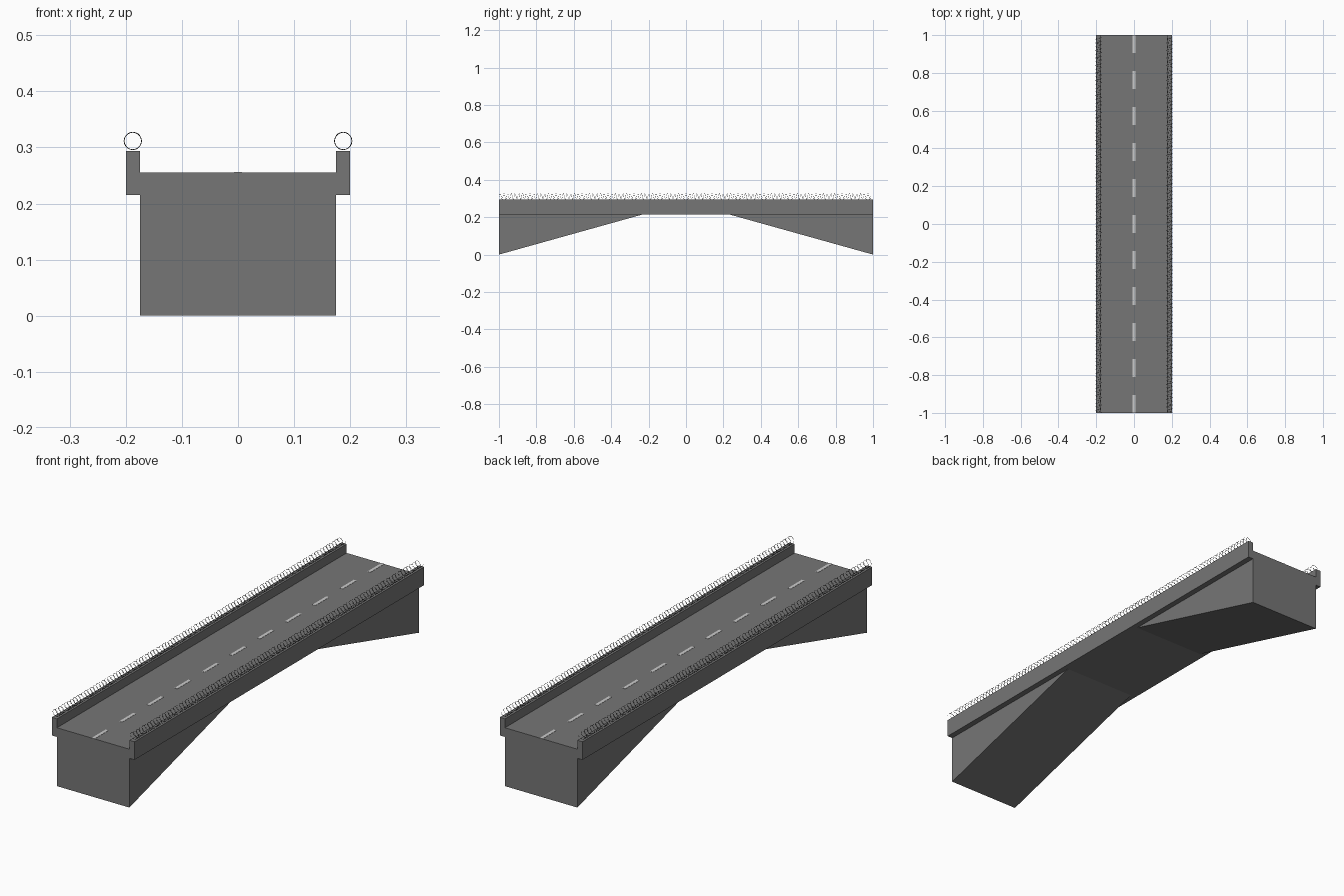
import bpy, bmesh, math

if "Cube" in bpy.data.objects:
    bpy.data.objects.remove(bpy.data.objects["Cube"])


def material(name, v):
    m = bpy.data.materials.new(name)
    m.diffuse_color = (v, v, v, 1)
    m.use_nodes = True
    m.node_tree.nodes["Principled BSDF"].inputs["Base Color"].default_value = m.diffuse_color
    return m


concrete = material("dark_concrete", 0.18)
paint = material("road_paint", 0.75)
steel = material("dark_wire", 0.05)


def add(name, bm, mat):
    bmesh.ops.recalc_face_normals(bm, faces=bm.faces)
    me = bpy.data.meshes.new(name)
    bm.to_mesh(me)
    bm.free()
    me.materials.append(mat)
    ob = bpy.data.objects.new(name, me)
    bpy.context.collection.objects.link(ob)
    return ob


def box_into(bm, x0, x1, y0, y1, z0, z1):
    r = bmesh.ops.create_cube(bm, size=1)
    for v in r["verts"]:
        v.co = ((x0 + x1) / 2 + v.co.x * (x1 - x0),
                (y0 + y1) / 2 + v.co.y * (y1 - y0),
                (z0 + z1) / 2 + v.co.z * (z1 - z0))


# Span: side profile with sloping haunches, extruded across the width
bm = bmesh.new()
profile = [(-1, 0), (-0.23, 0.215), (0.23, 0.215), (1, 0), (1, 0.255), (-1, 0.255)]
face = bm.faces.new([bm.verts.new((-0.175, y, z)) for y, z in profile])
ext = bmesh.ops.extrude_face_region(bm, geom=[face])
moved = [g for g in ext["geom"] if isinstance(g, bmesh.types.BMVert)]
bmesh.ops.translate(bm, verts=moved, vec=(0.35, 0, 0))
add("bridge_span", bm, concrete)

# Centre line dashes
bm = bmesh.new()
step = 2 / 21
for i in range(11):
    y = -1 + 2 * i * step
    box_into(bm, -0.007, 0.007, y, y + step, 0.2545, 0.256)
add("centre_line_dashes", bm, paint)

TURNS, SEG, R = 100, 20, 0.0155
for side, s in (("left", -1), ("right", 1)):
    # Side parapet
    bm = bmesh.new()
    box_into(bm, *sorted((s * 0.175, s * 0.2)), -1, 1, 0.215, 0.294)
    add("parapet_" + side, bm, concrete)

    # Coiled wire lying on top of the parapet
    cu = bpy.data.curves.new("wire_coil_" + side, "CURVE")
    cu.dimensions = "3D"
    cu.bevel_depth = 0.0007
    cu.bevel_resolution = 0
    sp = cu.splines.new("POLY")
    n = TURNS * SEG + 1
    sp.points.add(n - 1)
    for i, p in enumerate(sp.points):
        a = 2 * math.pi * i / SEG
        p.co = (s * 0.1875 + R * math.cos(a), -0.998 + 1.986 * i / (n - 1),
                0.3115 + R * math.sin(a), 1)
    cu.materials.append(steel)
    ob = bpy.data.objects.new("wire_coil_" + side, cu)
    bpy.context.collection.objects.link(ob)
